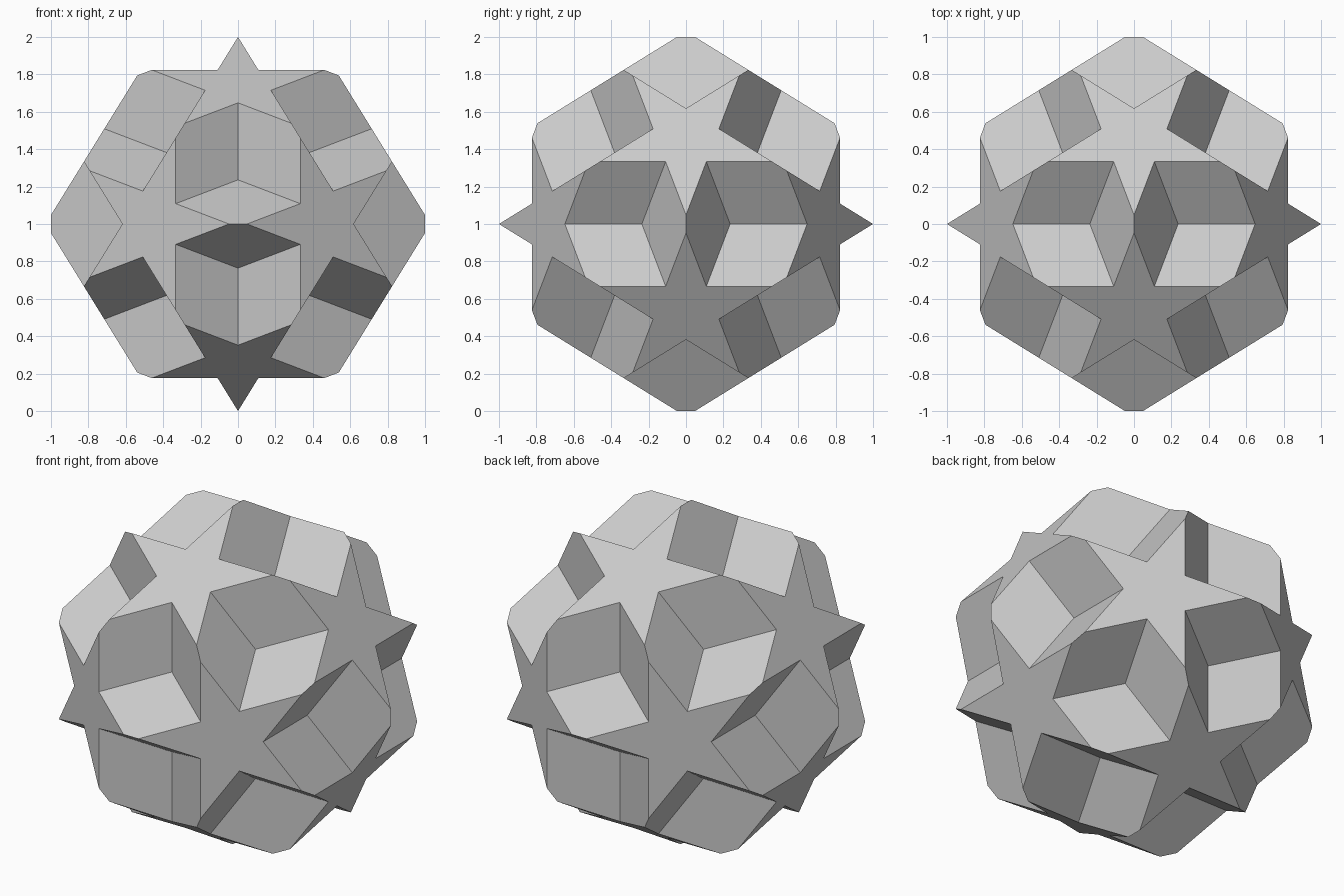
import bpy
import bmesh
from math import sqrt, sin, cos, radians
from mathutils import Vector

cube = bpy.data.objects.get("Cube")
if cube:
    bpy.data.objects.remove(cube, do_unlink=True)

PHI = (1 + sqrt(5)) / 2
TIP = 0.048                                # half length of the short tip edges

# Twelve five-fold axes
axes = []
for a in (-1, 1):
    for b in (-PHI, PHI):
        axes += [Vector(p).normalized() for p in ((0, a, b), (b, 0, a), (a, b, 0))]

near, far = axes[0].normalized().dot(Vector((0, 0, 1))), 0
far = sqrt(1 - near * near)
near, far = max(abs(near), far), min(abs(near), far)

# Star planes and sunken planes
star_height = near + far * TIP
star_radius = far - near * TIP
notch_radius = star_radius / PHI ** 2
sunk_height = far

# Outline of one sunken facet: (outward, sideways) within its plane
edge_out = near
pit_out = (1 / PHI - far * far) / near
notch_side = 0.5 / PHI + TIP / 2
notch_out = (near * star_height + far * notch_radius * cos(radians(36)) - far * far) / near
facet = [(pit_out, 0), (notch_out, -notch_side), (edge_out, -TIP),
         (edge_out, TIP), (notch_out, notch_side)]

bm = bmesh.new()


def add_face(points):
    bm.faces.new([bm.verts.new(p) for p in points])


for n in axes:
    neighbour = next(m for m in axes if 0.1 < m.dot(n) < 0.9)
    u = (neighbour - n * neighbour.dot(n)).normalized()
    w = n.cross(u)

    def around(degrees):
        return u * cos(radians(degrees)) + w * sin(radians(degrees))

    # Raised five-pointed star
    add_face([n * star_height + around(36 * k) * (notch_radius if k % 2 else star_radius)
              for k in range(10)])

    # Five facets that line the three-sided pits
    for k in range(5):
        out = around(36 + 72 * k)
        side = n.cross(out)
        add_face([n * sunk_height + out * o + side * s for o, s in facet])

bmesh.ops.remove_doubles(bm, verts=bm.verts, dist=0.001)
bmesh.ops.translate(bm, verts=bm.verts, vec=(0, 0, 1))

# Single grey material
grey = bpy.data.materials.new("light grey")
grey.use_nodes = True
grey.diffuse_color = (0.6, 0.6, 0.6, 1)
bsdf = next(nd for nd in grey.node_tree.nodes if nd.type == 'BSDF_PRINCIPLED')
bsdf.inputs["Base Color"].default_value = (0.6, 0.6, 0.6, 1)

mesh = bpy.data.meshes.new("star_polyhedron")
bm.to_mesh(mesh)
bm.free()
mesh.materials.append(grey)
bpy.context.collection.objects.link(bpy.data.objects.new("star_polyhedron", mesh))
